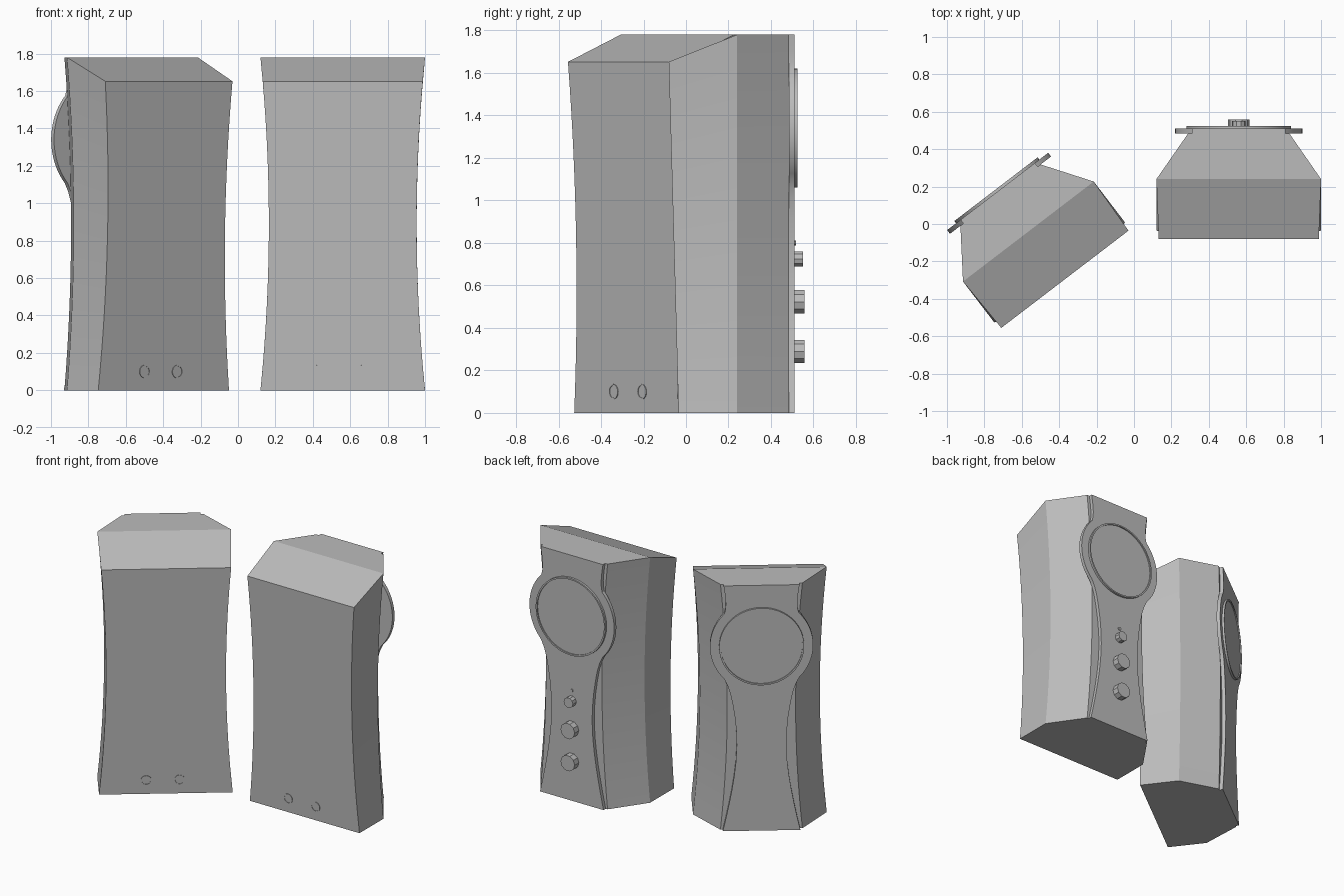
import bpy, bmesh, math
from mathutils import Matrix, Vector

cube = bpy.data.objects.get("Cube")
if cube:
    bpy.data.objects.remove(cube, do_unlink=True)

grey = bpy.data.materials.new("plain grey")
grey.use_nodes = True
colour = (0.5, 0.5, 0.5, 1)
grey.diffuse_color = colour
grey.node_tree.nodes["Principled BSDF"].inputs["Base Color"].default_value = colour

HEIGHT = 1.78
FRONT = 0.51       # front of the face panel
SEAT = 0.485       # front of the cabinet, behind the panel
CONE_Z, LOBE_R = 1.34, 0.34


def make_object(name, bm, matrix):
    bmesh.ops.remove_doubles(bm, verts=bm.verts, dist=1e-5)
    bmesh.ops.recalc_face_normals(bm, faces=bm.faces)
    mesh = bpy.data.meshes.new(name)
    bm.to_mesh(mesh)
    bm.free()
    mesh.materials.append(grey)
    obj = bpy.data.objects.new(name, mesh)
    bpy.context.collection.objects.link(obj)
    obj.matrix_world = matrix
    bpy.ops.object.select_all(action='DESELECT')
    obj.select_set(True)
    bpy.context.view_layer.objects.active = obj
    bpy.ops.object.shade_smooth_by_angle(angle=math.radians(18))
    return obj


def waist(z):
    """Inward bow of the cabinet sides at a height."""
    return 0.045 * (1 - (2 * z / HEIGHT - 1) ** 2)


def back_y(z):
    return -0.035 - 0.028 * z


def cabinet(name, matrix, steps=16):
    """Six-sided waisted box with a sloping rear roof."""
    bm = bmesh.new()
    rings = []
    for i in range(steps + 1):
        t = i / steps
        zb, zf = t * 1.652, t * HEIGHT
        half = [(0.44 - waist(zb), back_y(zb), zb),
                (0.44 - waist(zf), 0.24, zf),
                (0.27 - waist(zf), SEAT, zf)]
        ring = half + [(-x, y, z) for x, y, z in reversed(half)]
        rings.append([bm.verts.new(p) for p in ring])
    for a, b in zip(rings, rings[1:]):
        for k in range(6):
            n = (k + 1) % 6
            bm.faces.new((a[k], a[n], b[n], b[k]))
    bm.faces.new(rings[0])
    top = rings[-1]
    bm.faces.new((top[0], top[1], top[4], top[5]))
    bm.faces.new((top[1], top[2], top[3], top[4]))
    make_object(name, bm, matrix)


def face_panel(name, matrix):
    """Waisted plate that swells into a round lobe around the cone."""
    rows = [(0, .255), (.1, .233), (.2, .213), (.3, .195), (.4, .18), (.5, .169),
            (.62, .163), (.72, .166), (.82, .175), (.92, .19), (1.0, .206), (1.06, .225)]
    for i in range(21):
        a = math.radians(-43 + 4.35 * i)
        rows.append((CONE_Z + LOBE_R * math.sin(a), LOBE_R * math.cos(a)))
    rows += [(1.61, .237), (1.65, .235), (1.71, .24), (HEIGHT, .25)]
    bm = bmesh.new()
    pairs = [[bm.verts.new((s * x, FRONT, z)) for s in (-1, 1)] for z, x in rows]
    for a, b in zip(pairs, pairs[1:]):
        bm.faces.new((a[0], a[1], b[1], b[0]))
    out = bmesh.ops.extrude_face_region(bm, geom=bm.faces[:])
    moved = [v for v in out["geom"] if isinstance(v, bmesh.types.BMVert)]
    bmesh.ops.translate(bm, verts=moved, vec=(0, SEAT - FRONT, 0))
    make_object(name, bm, matrix)


def turned(name, profile, sides, matrix):
    """Lathe a (radius, height) profile about the local y axis."""
    bm = bmesh.new()
    verts = [bm.verts.new((r, y, 0)) for r, y in profile]
    edges = [bm.edges.new(p) for p in zip(verts, verts[1:])]
    bmesh.ops.spin(bm, geom=verts + edges, cent=(0, 0, 0), axis=(0, 1, 0),
                   angle=math.tau, steps=sides)
    make_object(name, bm, matrix)


def rimmed(radius, rim, height, floor):
    inner = radius - rim
    return [(radius, 0), (radius, height), (inner, height), (inner, floor), (0, floor)]


def speaker(side, frame):
    cabinet(side + "_cabinet", frame)
    face_panel(side + "_face_panel", frame)
    # cone with a slim raised rim
    turned(side + "_cone", rimmed(0.28, 0.011, 0.015, 0.007), 48,
           frame @ Matrix.Translation((0, FRONT, CONE_Z)))
    # two sockets low on the leaning back
    lean = Matrix.Rotation(math.pi + math.atan(0.028), 4, 'X')
    for i, x in enumerate((-0.13, 0.09)):
        spot = Matrix.Translation((x, back_y(0.1), 0.1))
        turned(f"{side}_socket_{i + 1}", rimmed(0.035, 0.006, 0.004, 0.001), 24,
               frame @ spot @ lean)


left = Matrix.Translation((0.56, 0, 0))
right = Matrix.Translation((-0.419, -0.231, 0)) @ Matrix.Rotation(math.radians(37.4), 4, 'Z')
speaker("left", left)
speaker("right", right)

# controls, on the left speaker only
for name, z, r, depth in (("volume_knob", 0.29, 0.057, 0.048), ("tone_knob", 0.523, 0.057, 0.048),
                          ("power_knob", 0.725, 0.037, 0.04), ("indicator_lamp", 0.8, 0.012, 0.007)):
    turned(name, [(r, 0), (r, depth), (0, depth)], 10,
           left @ Matrix.Translation((0, FRONT, z)))
